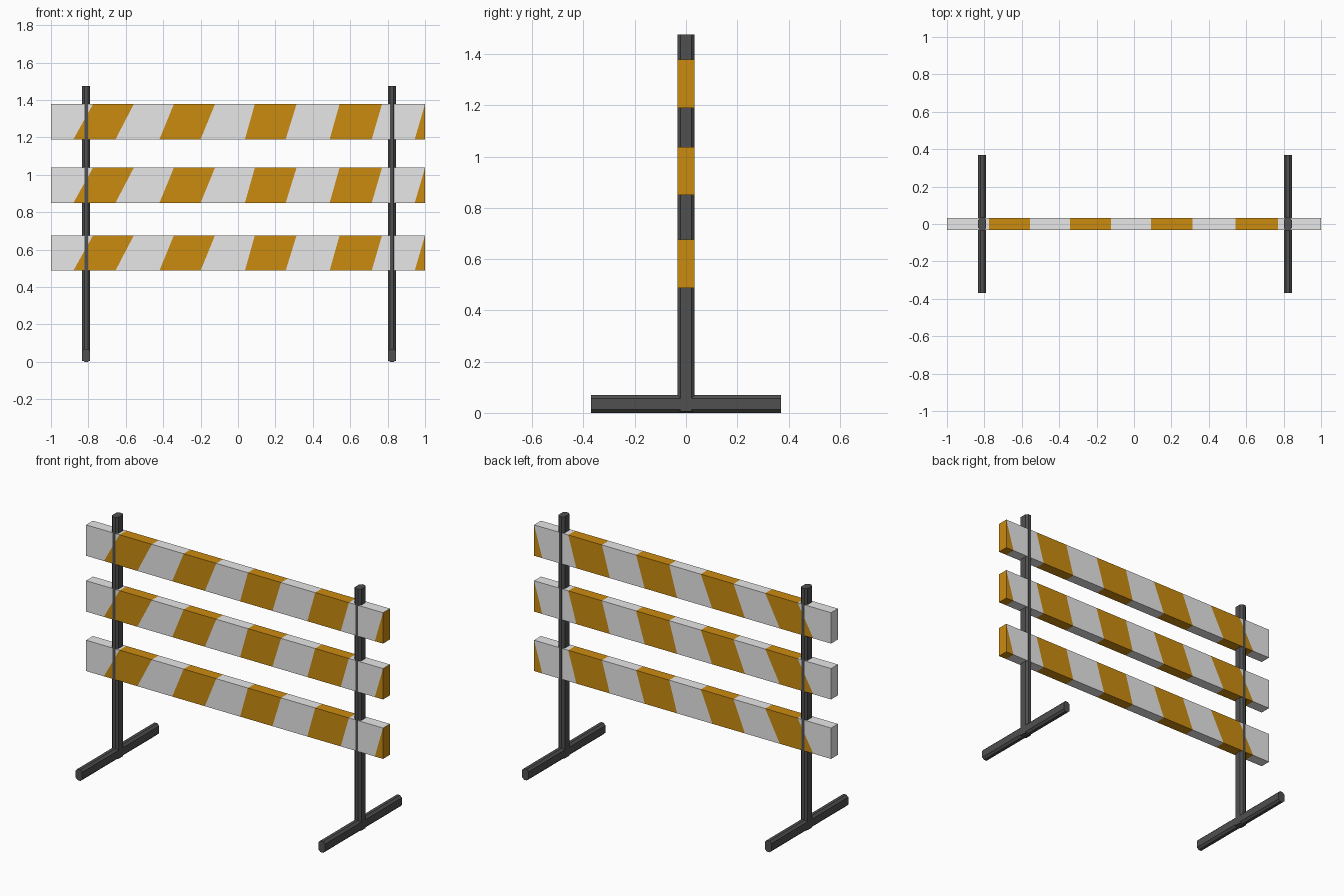
import bpy
import bmesh
from mathutils import Vector

cube = bpy.data.objects.get("Cube")
if cube:
    bpy.data.objects.remove(cube, do_unlink=True)


def make_material(name, color):
    mat = bpy.data.materials.new(name)
    mat.use_nodes = True
    mat.diffuse_color = color
    mat.node_tree.nodes["Principled BSDF"].inputs["Base Color"].default_value = color
    return mat


white = make_material("board white", (0.8, 0.8, 0.8, 1))
orange = make_material("stripe orange", (0.6, 0.26, 0.005, 1))
dark = make_material("dark steel", (0.08, 0.08, 0.08, 1))


def add_object(name, bm, materials):
    mesh = bpy.data.meshes.new(name)
    bmesh.ops.recalc_face_normals(bm, faces=bm.faces)
    bm.to_mesh(mesh)
    bm.free()
    for mat in materials:
        mesh.materials.append(mat)
    obj = bpy.data.objects.new(name, mesh)
    bpy.context.collection.objects.link(obj)
    return obj


def box(low, high):
    bm = bmesh.new()
    bmesh.ops.create_cube(bm, size=1)
    low, high = Vector(low), Vector(high)
    for v in bm.verts:
        v.co = (low + high) / 2 + v.co * (high - low)
    return bm


def chamfered_bar(name, low, high, axis, chamfer=0.0125):
    """Bar whose four long edges, parallel to the axis, are cut off."""
    bm = box(low, high)
    long_edges = [e for e in bm.edges
                  if abs((e.verts[1].co - e.verts[0].co).normalized()[axis]) > 0.9]
    bmesh.ops.bevel(bm, geom=long_edges, offset=chamfer, segments=1,
                    affect='EDGES', clamp_overlap=True)
    return add_object(name, bm, [dark])


# Slanted stripe borders: x at the board's lower edge, x at its upper edge
BORDERS = [(-0.88, -0.775), (-0.655, -0.557), (-0.42, -0.343),
           (-0.20, -0.123), (0.037, 0.09), (0.255, 0.313),
           (0.49, 0.543), (0.715, 0.77), (0.945, 1.0)]


def striped_board(name, bottom, top):
    bm = box((-1, -0.033, bottom), (1, 0.033, top))
    height = top - bottom
    for x_low, x_high in BORDERS:
        bmesh.ops.bisect_plane(
            bm, geom=bm.verts[:] + bm.edges[:] + bm.faces[:], dist=1e-5,
            plane_co=(x_low, 0, bottom), plane_no=(height, 0, x_low - x_high))
    # Colour changes each time a border is passed
    for face in bm.faces:
        c = face.calc_center_median()
        t = (c.z - bottom) / height
        passed = sum(c.x > lo + (hi - lo) * t for lo, hi in BORDERS)
        face.material_index = passed % 2
    return add_object(name, bm, [white, orange])


# Three striped boards
for label, bottom, top in (("lower", 0.488, 0.676), ("middle", 0.85, 1.038),
                           ("upper", 1.19, 1.378)):
    striped_board(label + "_board", bottom, top)

# Upright posts standing on long feet
for side, x in (("right", -0.812), ("left", 0.823)):
    chamfered_bar(side + "_post", (x - 0.022, -0.0335, 0.005),
                  (x + 0.022, 0.0335, 1.476), axis=2)
    chamfered_bar(side + "_foot", (x - 0.022, -0.37, 0),
                  (x + 0.022, 0.37, 0.069), axis=1)
